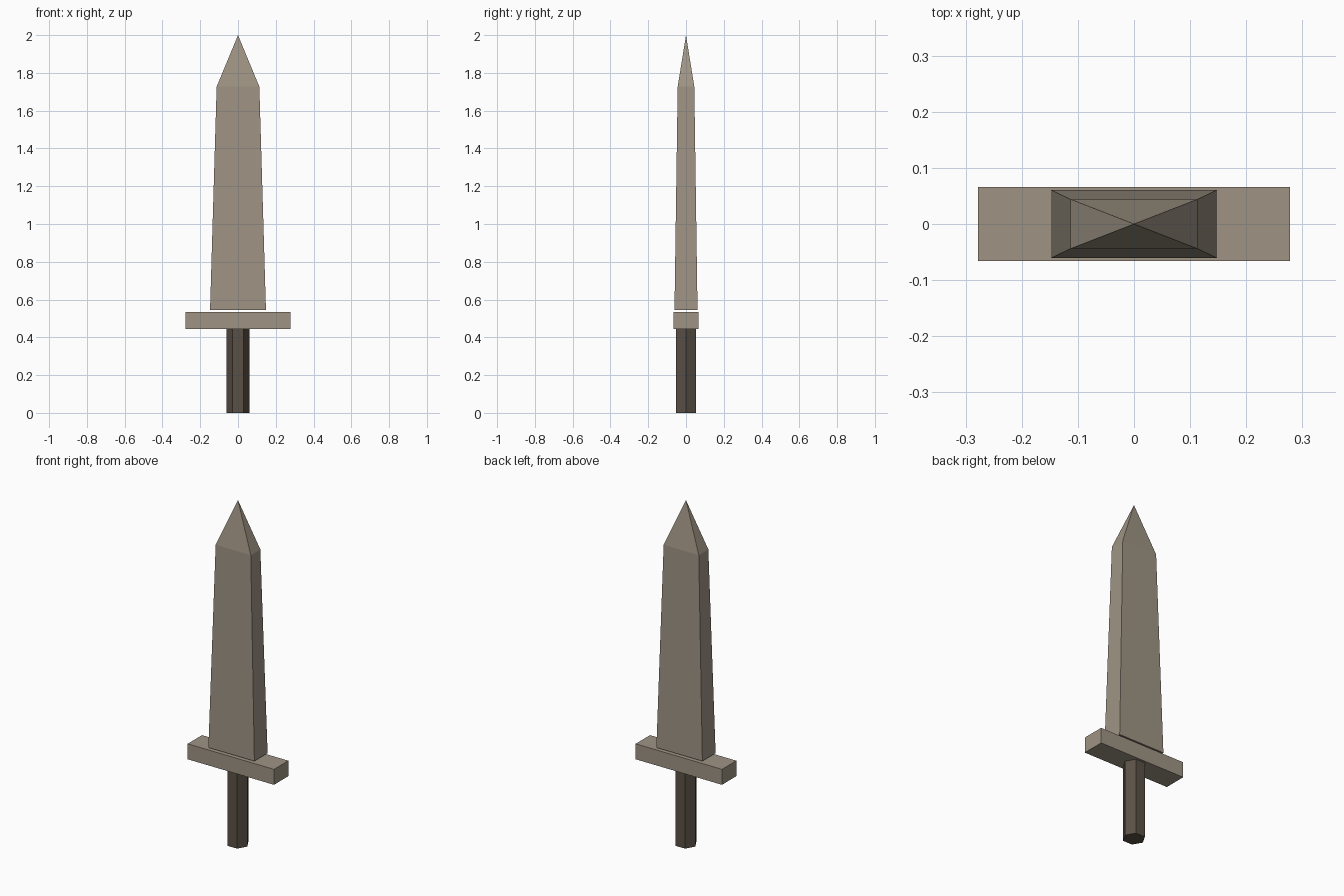
import bpy
import bmesh
from math import pi
from mathutils import Matrix

cube = bpy.data.objects.get("Cube")
if cube:
    bpy.data.objects.remove(cube, do_unlink=True)


def make_material(name, color):
    mat = bpy.data.materials.new(name)
    mat.use_nodes = True
    mat.diffuse_color = color
    bsdf = mat.node_tree.nodes["Principled BSDF"]
    bsdf.inputs["Base Color"].default_value = color
    bsdf.inputs["Roughness"].default_value = 0.8
    return mat


def finish(name, bm, mat):
    bmesh.ops.recalc_face_normals(bm, faces=bm.faces)
    mesh = bpy.data.meshes.new(name)
    bm.to_mesh(mesh)
    bm.free()
    mesh.materials.append(mat)
    obj = bpy.data.objects.new(name, mesh)
    bpy.context.collection.objects.link(obj)
    return obj


def rectangle(bm, half_x, half_y, z):
    corners = ((-1, -1), (1, -1), (1, 1), (-1, 1))
    return [bm.verts.new((sx * half_x, sy * half_y, z)) for sx, sy in corners]


stone = make_material("warm grey stone", (0.345, 0.296, 0.231, 1))
wood = make_material("dark brown grip", (0.105, 0.083, 0.062, 1))

# Blade: tapered box ending in a four-sided point
bm = bmesh.new()
base = rectangle(bm, 0.148, 0.061, 0.544)
shoulder = rectangle(bm, 0.113, 0.044, 1.727)
tip = bm.verts.new((0, 0, 2))
bm.faces.new(base)
for i in range(4):
    j = (i + 1) % 4
    bm.faces.new((base[i], base[j], shoulder[j], shoulder[i]))
    bm.faces.new((shoulder[i], shoulder[j], tip))
finish("blade", bm, stone)

# Crossguard: plain bar just below the blade
bm = bmesh.new()
bmesh.ops.create_cube(bm, size=1, matrix=Matrix.Translation((0, 0, 0.488))
                      @ Matrix.Diagonal((0.556, 0.132, 0.09, 1)))
finish("crossguard", bm, stone)

# Grip: hexagonal rod with corners pointing sideways
height = 0.446
bm = bmesh.new()
bmesh.ops.create_cone(bm, cap_ends=True, segments=6, radius1=0.06,
                      radius2=0.06, depth=height,
                      matrix=Matrix.Translation((0, 0, height / 2))
                      @ Matrix.Rotation(pi / 2, 4, "Z"))
finish("grip", bm, wood)
